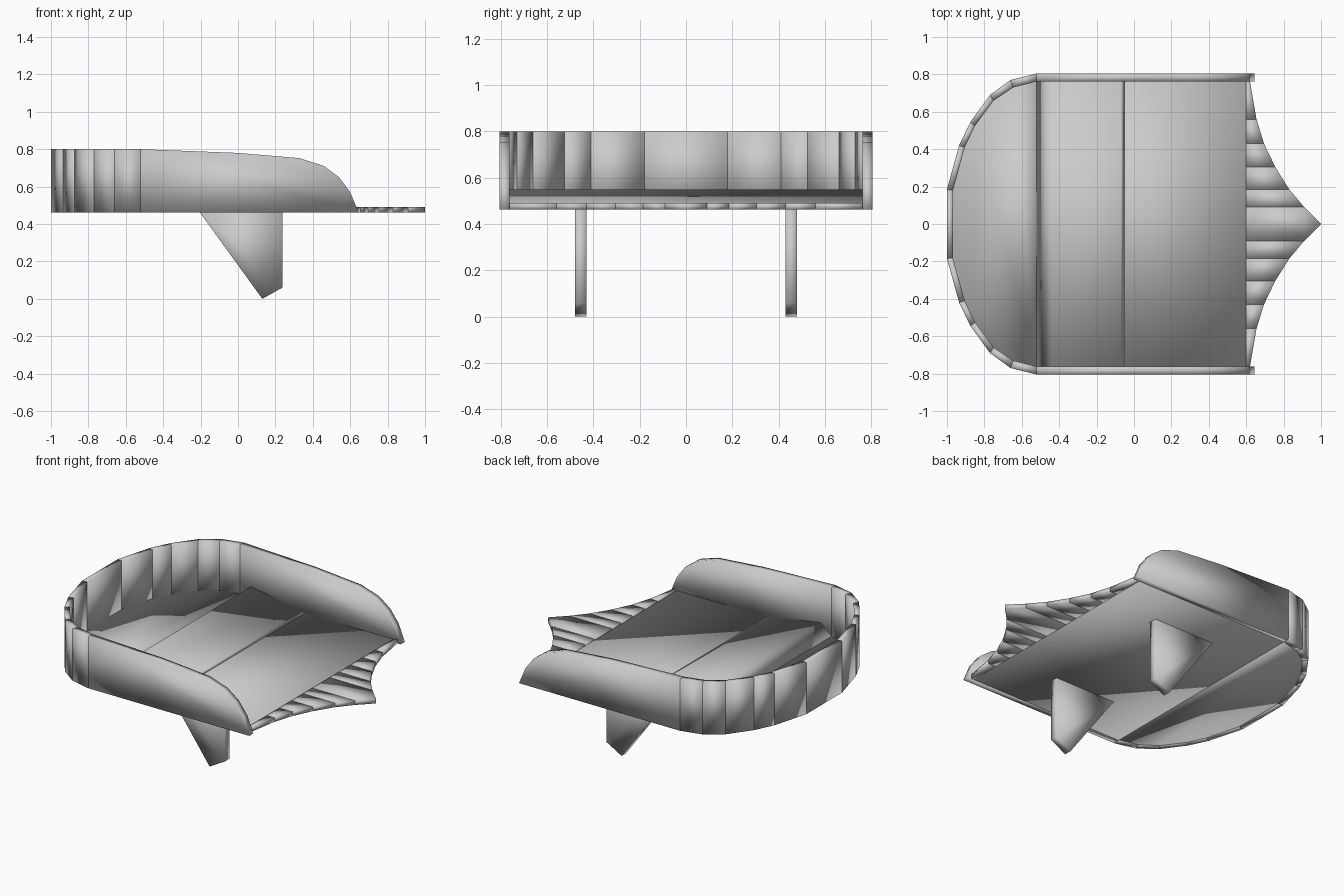
import bpy
import bmesh

cube = bpy.data.objects.get("Cube")
if cube:
    bpy.data.objects.remove(cube)

grey = bpy.data.materials.new("plain_grey")
grey.use_nodes = True
grey.diffuse_color = (0.6, 0.6, 0.6, 1)
grey.node_tree.nodes["Principled BSDF"].inputs["Base Color"].default_value = grey.diffuse_color


def prism(name, points, low, high, axis="z"):
    """Extrude an outline (x,y along z, or x,z along y) into a softly shaded slab."""
    bm = bmesh.new()

    def ring(level):
        if axis == "z":
            return [bm.verts.new((a, b, level)) for a, b in points]
        return [bm.verts.new((a, level, b)) for a, b in points]

    bottom, top = ring(low), ring(high)
    bm.faces.new(bottom)
    bm.faces.new(top)
    count = len(points)
    for i in range(count):
        j = (i + 1) % count
        bm.faces.new((bottom[i], bottom[j], top[j], top[i]))
    bmesh.ops.recalc_face_normals(bm, faces=bm.faces)
    for face in bm.faces:
        face.smooth = True
    mesh = bpy.data.meshes.new(name)
    bm.to_mesh(mesh)
    bm.free()
    mesh.materials.append(grey)
    obj = bpy.data.objects.new(name, mesh)
    bpy.context.collection.objects.link(obj)
    return obj


BASE, DECK, RIM = 0.462, 0.482, 0.80
INNER, OUTER = 0.762, 0.805


def mirrored(points):
    """Continue an outline from +y round to -y."""
    return points + [(x, -y) for x, y in reversed(points)]


# Curved end wall, one panel per facet
outer = mirrored([(-0.52, OUTER), (-0.66, 0.77), (-0.77, 0.69),
                  (-0.875, 0.545), (-0.935, 0.42), (-1.0, 0.185)])
inner = mirrored([(-0.52, INNER), (-0.645, 0.73), (-0.75, 0.66),
                  (-0.85, 0.525), (-0.905, 0.41), (-0.968, 0.18)])
for i in range(len(outer) - 1):
    prism("end_wall_panel", [outer[i], outer[i + 1], inner[i + 1], inner[i]], BASE, RIM)

# Side walls with a rounded, falling front corner
side = [(-0.52, BASE), (-0.52, RIM), (0.0, 0.78), (0.33, 0.752), (0.46, 0.71),
        (0.54, 0.65), (0.6, 0.57), (0.645, BASE)]
prism("left_side_wall", side, INNER, OUTER, "y")
prism("right_side_wall", side, -OUTER, -INNER, "y")

# Flat floor under the rounded end and along the deck
prism("rounded_floor", inner, BASE + 0.004, DECK)
prism("deck", [(-0.52, BASE), (-0.52, DECK), (0.6, DECK), (0.6, BASE)], -INNER, INNER, "y")

# Low ridge across the deck: steep behind, long ramp ahead
prism("deck_ridge", [(-0.52, DECK), (-0.44, 0.55), (-0.07, 0.49), (-0.05, DECK)],
      -INNER, INNER, "y")

# Pointed tail made of strips that lengthen toward the middle
edge = [(0.91, 0.09), (0.83, 0.185), (0.755, 0.305), (0.695, 0.43), (0.655, 0.56), (0.62, INNER)]
prism("tail_middle_strip", [(0.6, -0.09), (0.91, -0.09), (1.0, 0), (0.91, 0.09), (0.6, 0.09)],
      BASE, 0.49)
for (xa, ya), (xb, yb) in zip(edge, edge[1:]):
    for s in (1, -1):
        prism("tail_strip", [(0.6, s * ya), (xa, s * ya), (xb, s * yb), (0.6, s * yb)],
              BASE, 0.49)

# Fins underneath
fin = [(-0.21, 0.47), (0.238, 0.47), (0.238, 0.06), (0.13, 0.0)]
prism("left_fin", fin, 0.43, 0.48, "y")
prism("right_fin", fin, -0.48, -0.43, "y")
